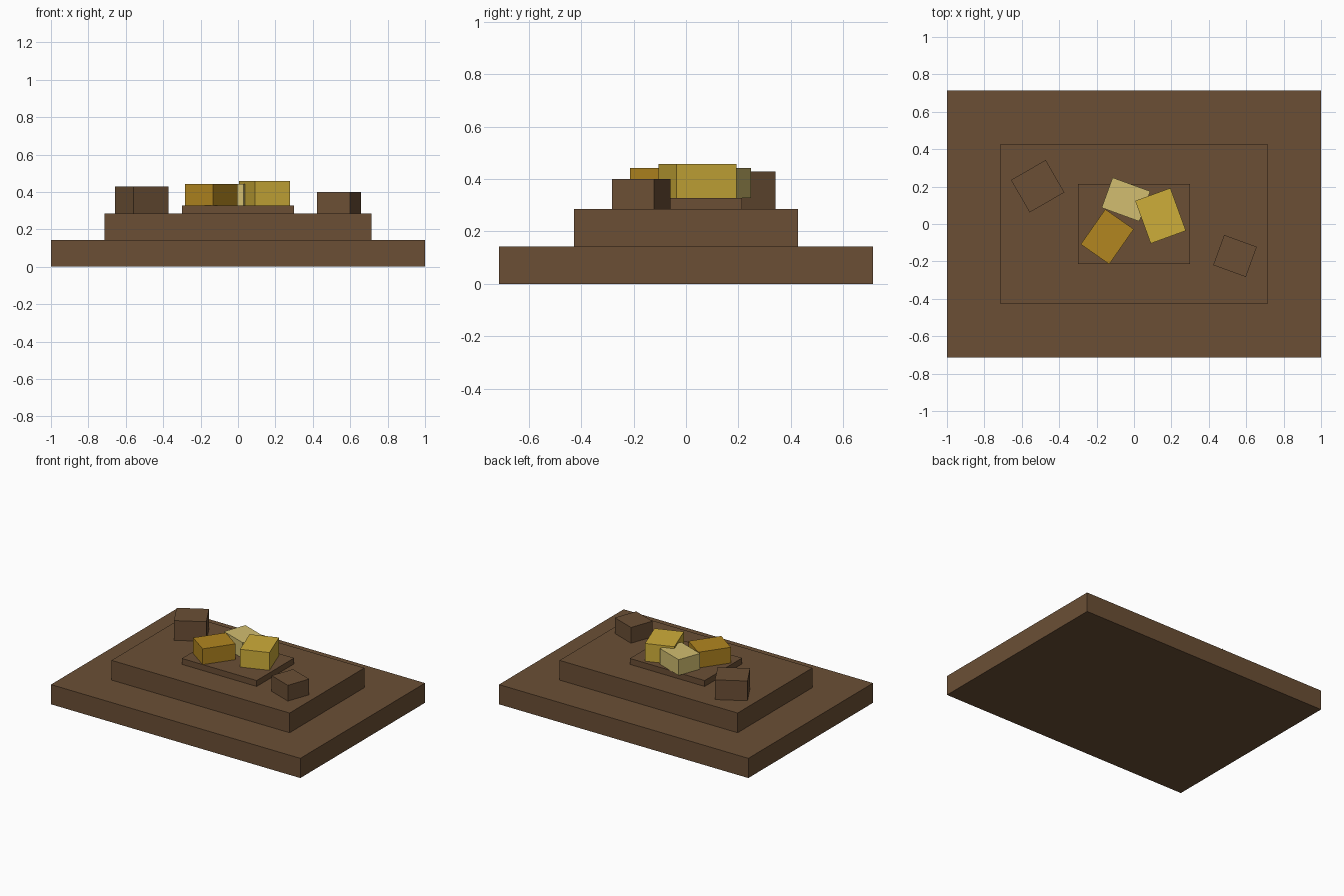
import bpy
import bmesh
from math import radians
from mathutils import Matrix, Vector

old = bpy.data.objects.get("Cube")
if old:
    bpy.data.objects.remove(old, do_unlink=True)

U = 1 / 7  # building unit: the base is 14 units long


def linear(c):
    c /= 255
    return c / 12.92 if c <= 0.04045 else ((c + 0.055) / 1.055) ** 2.4


def material(name, *rgb):
    colour = [linear(c) for c in rgb] + [1]
    mat = bpy.data.materials.new(name)
    mat.diffuse_color = colour
    mat.use_nodes = True
    bsdf = mat.node_tree.nodes["Principled BSDF"]
    bsdf.inputs["Base Color"].default_value = colour
    bsdf.inputs["Roughness"].default_value = 0.9
    return mat


def block(name, mat, size, bottom, centre=(0, 0), turn=0):
    """Flat-shaded box; size and bottom in building units, turned about z."""
    bm = bmesh.new()
    bmesh.ops.create_cube(bm, size=1)
    bm.transform(Matrix.Diagonal(Vector(size) * U).to_4x4())
    mesh = bpy.data.meshes.new(name)
    bm.to_mesh(mesh)
    bm.free()
    mesh.materials.append(mat)
    obj = bpy.data.objects.new(name, mesh)
    obj.location = (*centre, (bottom + size[2] / 2) * U)
    obj.rotation_euler.z = radians(turn)
    bpy.context.collection.objects.link(obj)


brown = material("earth_brown", 107, 79, 53)
dark_gold = material("dark_gold", 178, 134, 32)
gold = material("gold", 206, 173, 58)
pale_gold = material("pale_gold", 210, 190, 112)

# Stepped mound
block("base_tier", brown, (14, 10, 1), 0)
block("upper_tier", brown, (10, 6, 1), 1)
block("top_slab", brown, (4.2, 3, 0.3), 2)

# Loose earth blocks on the upper tier
block("back_clod", brown, (1.5, 1.4, 1), 2, (-0.515, 0.202), 30)
block("front_clod", brown, (1.3, 1.2, 0.8), 2, (0.54, -0.171), -20)

# Gold nuggets on the slab
block("dark_nugget", dark_gold, (1.3, 1.6, 0.8), 2.3, (-0.143, -0.068), -35)
block("large_nugget", gold, (1.4, 1.7, 0.9), 2.3, (0.142, 0.044), 20)
block("pale_nugget", pale_gold, (1.5, 1.2, 0.8), 2.3, (-0.043, 0.131), -20)
